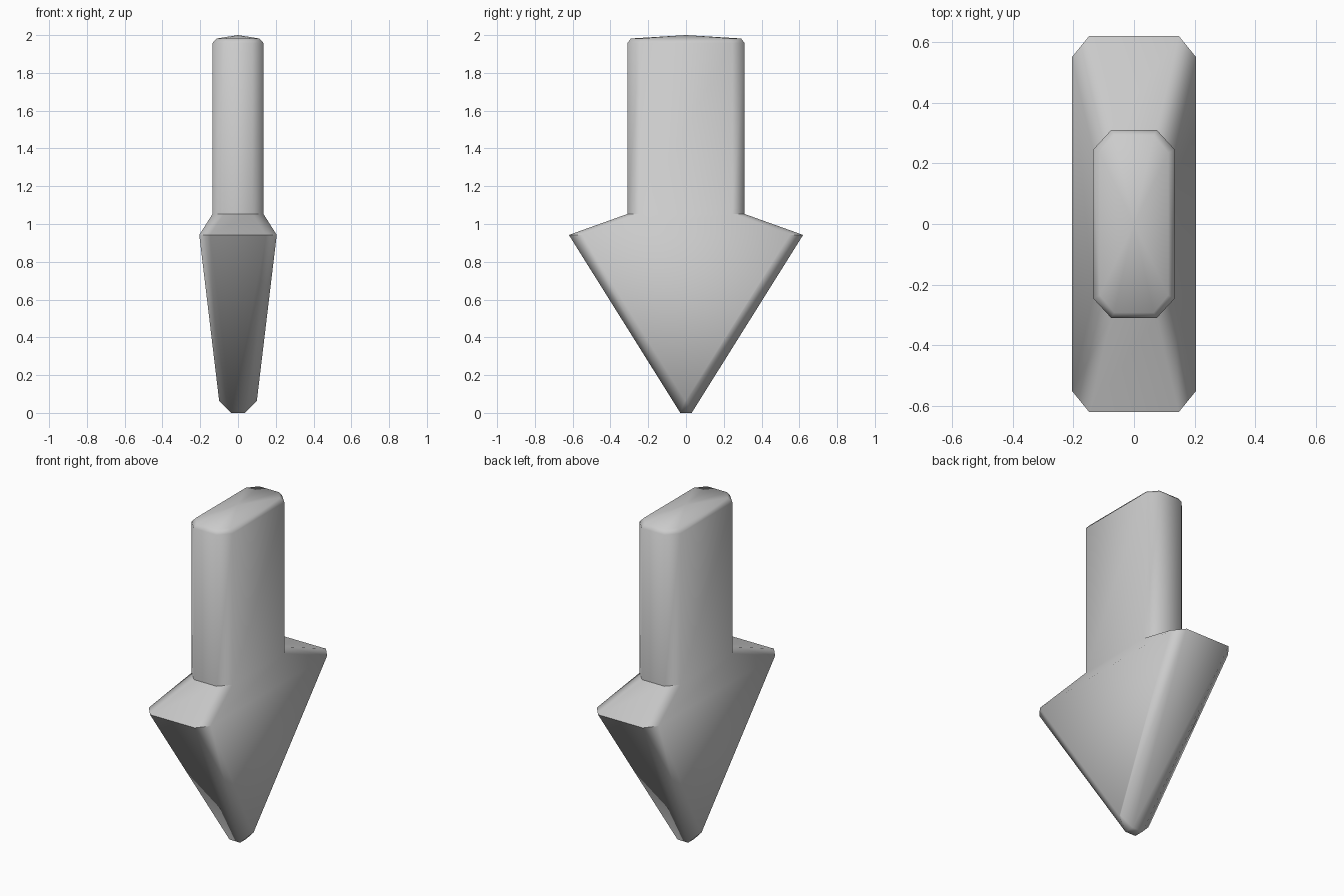
import bpy, bmesh, math

if "Cube" in bpy.data.objects:
    bpy.data.objects.remove(bpy.data.objects["Cube"], do_unlink=True)

# Plain grey finish
grey = bpy.data.materials.new("light_grey")
grey.use_nodes = True
colour = (0.6, 0.6, 0.6, 1)
grey.diffuse_color = colour
grey.node_tree.nodes["Principled BSDF"].inputs["Base Color"].default_value = colour

bm = bmesh.new()


def ring(side_x, side_y, end_x, end_y, z, side_z=None):
    """Rectangle with cut corners: long sides at side_x, short ends at end_y."""
    side_z = z if side_z is None else side_z
    quarter = [(side_x, side_y, side_z), (end_x, end_y, z)]
    pts = []
    for sx, sy in ((1, 1), (-1, 1), (-1, -1), (1, -1)):
        corner = [(x * sx, y * sy, h) for x, y, h in quarter]
        pts += corner if sx * sy > 0 else corner[::-1]
    return [bm.verts.new(p) for p in pts]


# Sections from pointed tip, through the shoulder, up the flat shaft
rings = [
    ring(0.10, 0.004, 0.035, 0.03, 0.0, 0.065),
    ring(0.205, 0.55, 0.148, 0.62, 0.942),
    ring(0.135, 0.245, 0.075, 0.31, 1.053),
    ring(0.135, 0.245, 0.075, 0.31, 1.958, 1.958),
    ring(0.113, 0.235, 0.065, 0.292, 1.982),
]
for low, high in zip(rings, rings[1:]):
    for i in range(8):
        j = (i + 1) % 8
        bm.faces.new((low[i], low[j], high[j], high[i]))

# Shallow pyramid cap
apex = bm.verts.new((0, 0, 2))
top = rings[-1]
for i in range(8):
    bm.faces.new((top[i], top[(i + 1) % 8], apex))

# Blunt tip: small flat base with a sloped facet on each side
tip = rings[0]
bm.faces.new([tip[i] for i in (1, 2, 5, 6)])
bm.faces.new([tip[i] for i in (2, 3, 4, 5)])
bm.faces.new([tip[i] for i in (6, 7, 0, 1)])
bmesh.ops.recalc_face_normals(bm, faces=bm.faces)

mesh = bpy.data.meshes.new("arrow_pointer")
bm.to_mesh(mesh)
bm.free()
mesh.materials.append(grey)
arrow = bpy.data.objects.new("arrow_pointer", mesh)
bpy.context.collection.objects.link(arrow)

# Soft corners, crisp shoulder lines
bpy.ops.object.select_all(action="DESELECT")
arrow.select_set(True)
bpy.context.view_layer.objects.active = arrow
bpy.ops.object.shade_smooth_by_angle(angle=math.radians(50))
